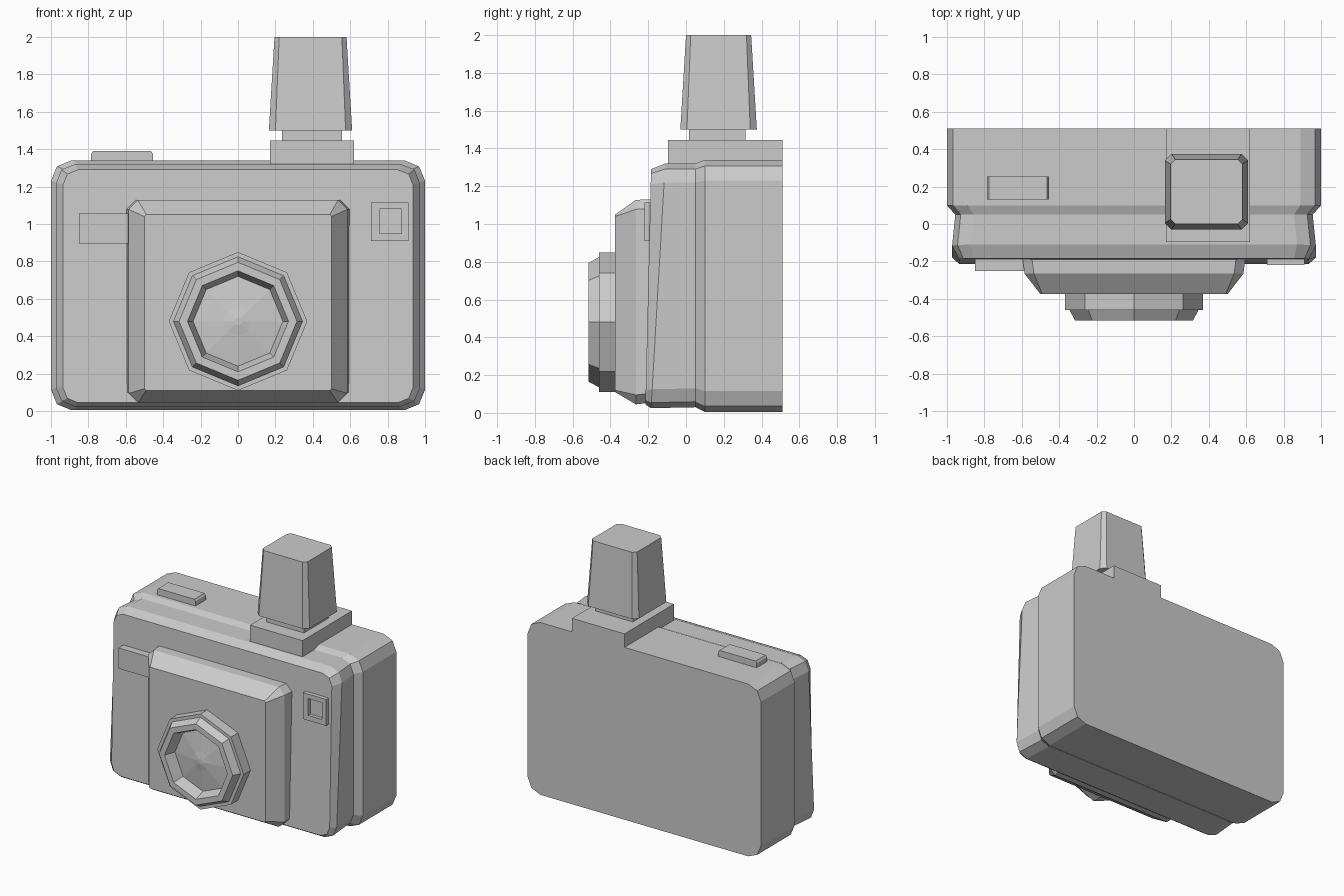
import bpy, bmesh, math
from mathutils import Vector

if "Cube" in bpy.data.objects:
    bpy.data.objects.remove(bpy.data.objects["Cube"], do_unlink=True)

grey = bpy.data.materials.new("plain grey")
grey.use_nodes = True
COLOR = (0.6, 0.6, 0.6, 1)
grey.diffuse_color = COLOR
grey.node_tree.nodes["Principled BSDF"].inputs["Base Color"].default_value = COLOR


def loft(name, rings):
    """Skin a stack of equal-sized point rings and cap both ends."""
    bm = bmesh.new()
    loops = [[bm.verts.new(p) for p in ring] for ring in rings]
    count = len(loops[0])
    for a, b in zip(loops, loops[1:]):
        for i in range(count):
            j = (i + 1) % count
            bm.faces.new((a[i], a[j], b[j], b[i]))
    bm.faces.new(loops[0])
    bm.faces.new(loops[-1])
    bmesh.ops.recalc_face_normals(bm, faces=bm.faces)
    mesh = bpy.data.meshes.new(name)
    bm.to_mesh(mesh)
    bm.free()
    mesh.materials.append(grey)
    obj = bpy.data.objects.new(name, mesh)
    bpy.context.collection.objects.link(obj)
    return obj


def outline(x0, x1, z0, z1, cut, segments=1):
    """Rectangle with chamfered or two-step rounded corners."""
    pts = []
    corners = [(x1, z1, 0), (x0, z1, 90), (x0, z0, 180), (x1, z0, 270)]
    for x, z, start in corners:
        cx = x - cut if x == x1 else x + cut
        cz = z - cut if z == z1 else z + cut
        for s in range(segments + 1):
            a = math.radians(start + 90 * s / segments)
            pts.append((cx + cut * math.cos(a), cz + cut * math.sin(a)))
    return pts


def facing_ring(y_low, y_high, half, z0, z1, cut, segments):
    """Upright ring whose depth leans from its bottom to its top."""
    return [(x, y_low + (y_high - y_low) * (z - z0) / (z1 - z0), z)
            for x, z in outline(-half, half, z0, z1, cut, segments)]


def box(name, x0, x1, y0, y1, z0, z1):
    flat = [(x0, y0), (x1, y0), (x1, y1), (x0, y1)]
    return loft(name, [[(x, y, z) for x, y in flat] for z in (z0, z1)])


# Camera body: back shell, groove step and leaning front shell
loft("body", [facing_ring(*r, 2) for r in (
    (0.51, 0.51, 1.0, 0.005, 1.34, 0.11),
    (0.10, 0.10, 1.0, 0.005, 1.34, 0.11),
    (0.05, 0.05, 0.955, 0.03, 1.32, 0.1),
    (-0.185, -0.11, 0.972, 0.025, 1.32, 0.1),
    (-0.215, -0.185, 0.935, 0.045, 1.29, 0.08))])

# Raised centre panel
loft("front_panel", [facing_ring(*r, 1) for r in (
    (-0.15, -0.15, 0.6, 0.06, 1.13, 0.05),
    (-0.265, -0.265, 0.585, 0.045, 1.128, 0.05),
    (-0.375, -0.375, 0.5, 0.11, 1.05, 0.01))])

# Eight-sided lens: barrel, rim, recess and shallow glass
LENS = [(0.37, -0.35), (0.37, -0.46), (0.345, -0.46), (0.315, -0.515),
        (0.27, -0.515), (0.24, -0.43), (0.075, -0.45), (0.02, -0.46)]
loft("lens", [[(r * math.cos(k * math.pi / 4), y, 0.48 + r * math.sin(k * math.pi / 4))
               for k in range(8)] for r, y in LENS])

# Viewfinder frame with a sunken window
finder = [((0.71, 0.91, 0.91, 1.115), -0.15), ((0.71, 0.91, 0.91, 1.115), -0.22),
          ((0.755, 0.875, 0.95, 1.08), -0.22), ((0.755, 0.875, 0.95, 1.08), -0.17)]
loft("viewfinder", [[(x0, y, z0), (x1, y, z0), (x1, y, z1), (x0, y, z1)]
                    for (x0, x1, z0, z1), y in finder])

# Side plate and shutter button
box("side_plate", -0.85, -0.56, -0.25, -0.15, 0.895, 1.055)
button = [(-0.785, -0.455, 1.33), (-0.785, -0.455, 1.375), (-0.775, -0.465, 1.39)]
loft("shutter_button", [[(a, 0.13, z), (b, 0.13, z), (b, 0.255, z), (a, 0.255, z)]
                        for a, b, z in button])

# Flash tower on its base and neck
box("flash_base", 0.17, 0.62, -0.095, 0.51, 1.25, 1.445)
box("flash_neck", 0.235, 0.555, 0.015, 0.315, 1.44, 1.51)
loft("flash_head", [[(x, y, z) for x, y in outline(x0, x1, y0, y1, cut)]
                    for x0, x1, y0, y1, cut, z in (
                        (0.165, 0.61, -0.03, 0.375, 0.035, 1.5),
                        (0.195, 0.58, 0.0, 0.345, 0.025, 2.0))])
